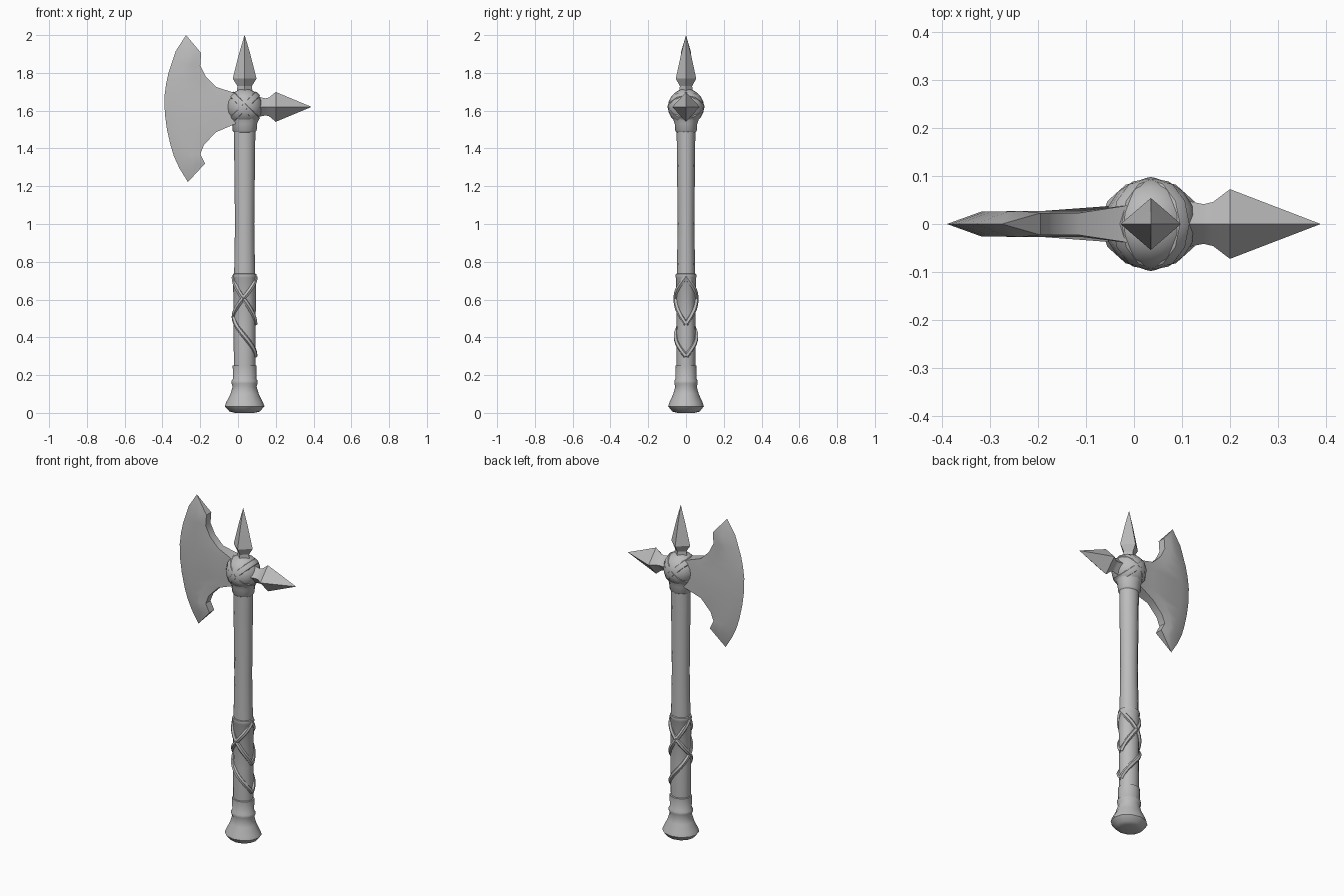
import bpy, bmesh, math
from mathutils import Matrix, Vector

cube = bpy.data.objects.get("Cube")
if cube:
    bpy.data.objects.remove(cube, do_unlink=True)

CX, HEAD_Z = 0.035, 1.62          # shaft axis and head centre

steel = bpy.data.materials.new("grey_steel")
steel.use_nodes = True
GREY = (0.5, 0.5, 0.5, 1)
steel.diffuse_color = GREY
bsdf = next(n for n in steel.node_tree.nodes if n.type == 'BSDF_PRINCIPLED')
bsdf.inputs["Base Color"].default_value = GREY


def finish(name, bm, angle=40):
    bmesh.ops.remove_doubles(bm, verts=bm.verts, dist=0.0002)
    bmesh.ops.recalc_face_normals(bm, faces=bm.faces)
    mesh = bpy.data.meshes.new(name)
    bm.to_mesh(mesh)
    bm.free()
    mesh.materials.append(steel)
    obj = bpy.data.objects.new(name, mesh)
    bpy.context.collection.objects.link(obj)
    shade(obj, angle)
    return obj


def shade(obj, angle):
    bpy.ops.object.select_all(action='DESELECT')
    obj.select_set(True)
    bpy.context.view_layer.objects.active = obj
    bpy.ops.object.shade_smooth_by_angle(angle=math.radians(angle))


def lathe(name, profile, sides, squash=1.0, matrix=Matrix(), angle=40):
    """Stack of rings (radius, height) around the local z axis."""
    bm = bmesh.new()
    rings = []
    for r, h in profile:
        ring = []
        for i in range(sides):
            a = 2 * math.pi * i / sides
            p = Vector((r * math.cos(a), squash * r * math.sin(a), h))
            ring.append(bm.verts.new(matrix @ p))
        rings.append(ring)
    for lo, hi in zip(rings, rings[1:]):
        for i in range(sides):
            j = (i + 1) % sides
            bm.faces.new((lo[i], lo[j], hi[j], hi[i]))
    bm.faces.new(rings[0])
    bm.faces.new(rings[-1])
    return finish(name, bm, angle)


axis = Matrix.Translation((CX, 0, 0))

# Handle: shaft, grip, flared pommel and collar
lathe("shaft", [(0.056, 0.70), (0.051, 1.0), (0.055, 1.35), (0.058, 1.56)],
      12, 0.87, axis)
lathe("grip", [(0.057, 0.2), (0.058, 0.45), (0.061, 0.715), (0.064, 0.72),
               (0.062, 0.735), (0.054, 0.738)], 12, 0.87, axis)
lathe("pommel", [(0.05, 0.0), (0.08, 0.007), (0.105, 0.035), (0.098, 0.055),
                 (0.075, 0.10), (0.063, 0.14), (0.069, 0.155), (0.069, 0.17),
                 (0.062, 0.18), (0.063, 0.25), (0.056, 0.252)], 12, 0.9, axis)
lathe("collar", [(0.055, 1.485), (0.064, 1.495), (0.066, 1.53), (0.078, 1.56)],
      12, 0.9, axis)

# Head ball
bm = bmesh.new()
bmesh.ops.create_uvsphere(bm, u_segments=16, v_segments=10, radius=0.096,
                          matrix=Matrix.Translation((CX, 0, HEAD_Z)))
finish("head_ball", bm)

# Two crossed bands around the ball
for side, tilt in (("left", 45), ("right", -45)):
    place = Matrix.Translation((CX, 0, HEAD_Z)) @ Matrix.Rotation(math.radians(tilt), 4, 'Y')
    lathe(side + "_head_band", [(0.09, -0.02), (0.1, -0.014), (0.102, 0.0),
                                (0.1, 0.014), (0.09, 0.02)], 12, 0.96, place)

# Four-sided spikes on the top and opposite the blade
lathe("top_spike", [(0.045, 1.68), (0.038, 1.73), (0.063, 1.77), (0.03, 1.9),
                    (0.0005, 2.0)], 4, 0.86, axis, 25)
sideways = Matrix.Translation((0, 0, HEAD_Z)) @ Matrix.Rotation(math.pi / 2, 4, 'Y')
lathe("side_spike", [(0.055, 0.10), (0.045, 0.145), (0.05, 0.165), (0.079, 0.2),
                     (0.0005, 0.388)], 4, 0.92, sideways, 25)

# Crescent blade: each station runs from the inner outline to the cutting edge
# (inner x, inner z, outer x, outer z)
stations = [(-.195, 1.905, -.33, 1.915), (-.20, 1.84, -.35, 1.855),
            (-.17, 1.78, -.368, 1.80), (-.115, 1.725, -.381, 1.74),
            (.01, 1.685, -.39, 1.67), (.01, 1.54, -.387, 1.58),
            (-.115, 1.487, -.376, 1.50), (-.18, 1.42, -.358, 1.42),
            (-.20, 1.37, -.34, 1.36), (-.175, 1.32, -.31, 1.295)]
bm = bmesh.new()
tips = [bm.verts.new((-.275, 0, 2.0)), bm.verts.new((-.265, 0, 1.222))]
rows = {-1: [], 1: []}
for ix, iz, ox, oz in stations:
    inner, outer = Vector((ix, 0, iz)), Vector((ox, 0, oz))
    bevel = min(0.5, 0.072 / (inner - outer).length)
    root = 0.042 if ix > 0 else 0.023
    edge = bm.verts.new(outer)
    for s in rows:
        row = []
        for t, thick in ((0, root), (0.3, 0.027), (1 - bevel, 0.026)):
            p = inner.lerp(outer, t)
            p.y = s * thick
            row.append(bm.verts.new(p))
        rows[s].append(row + [edge])
for s in rows:
    for a, b in zip(rows[s], rows[s][1:]):
        for i in range(3):
            bm.faces.new((a[i], a[i + 1], b[i + 1], b[i]))
    for tip, row in zip(tips, (rows[s][0], rows[s][-1])):
        for i in range(3):
            bm.faces.new((tip, row[i], row[i + 1]))
for k in range(len(stations) - 1):
    bm.faces.new((rows[-1][k][0], rows[-1][k + 1][0], rows[1][k + 1][0], rows[1][k][0]))
for tip, k in zip(tips, (0, -1)):
    bm.faces.new((tip, rows[-1][k][0], rows[1][k][0]))
finish("axe_blade", bm, 35)


# Cords wound around the grip, mirrored front to back
def cord(name, start, turn, z_top, z_end, mirror):
    curve = bpy.data.curves.new(name, 'CURVE')
    curve.dimensions = '3D'
    curve.bevel_depth = 0.013
    curve.bevel_resolution = 1
    curve.use_fill_caps = True
    steps = int(abs(turn) / math.pi * 12)
    line = curve.splines.new('POLY')
    line.points.add(steps)
    for i, point in enumerate(line.points):
        t = i / steps
        a = start + turn * t
        point.co = (CX + 0.056 * math.cos(a), mirror * 0.053 * math.sin(a),
                    z_top + (z_end - z_top) * t, 1)
    curve.materials.append(steel)
    obj = bpy.data.objects.new(name, curve)
    bpy.context.collection.objects.link(obj)
    bpy.ops.object.select_all(action='DESELECT')
    obj.select_set(True)
    bpy.context.view_layer.objects.active = obj
    bpy.ops.object.convert(target='MESH')
    shade(bpy.context.view_layer.objects.active, 50)


for side, mirror in (("front", 1), ("back", -1)):
    cord(side + "_long_cord", 0, -2 * math.pi, 0.72, 0.30, mirror)
    cord(side + "_short_cord", math.pi, math.pi, 0.72, 0.47, mirror)
